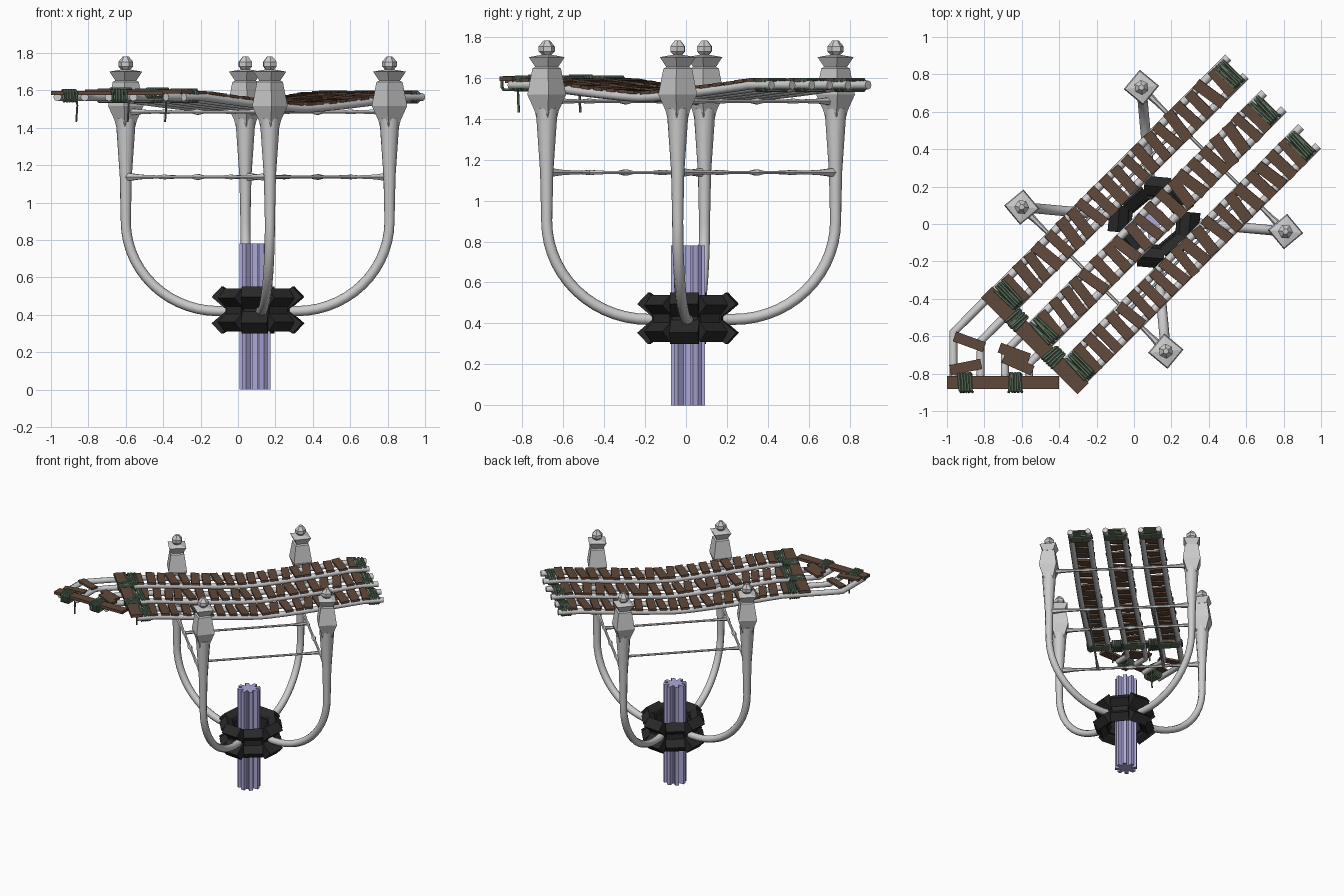
import bpy, bmesh, math, random
from mathutils import Vector, Matrix

random.seed(4)
if "Cube" in bpy.data.objects:
    bpy.data.objects.remove(bpy.data.objects["Cube"])


def material(name, rgb):
    m = bpy.data.materials.new(name)
    m.use_nodes = True
    m.diffuse_color = (*rgb, 1)
    bsdf = next(n for n in m.node_tree.nodes if n.type == 'BSDF_PRINCIPLED')
    bsdf.inputs["Base Color"].default_value = (*rgb, 1)
    return m


STONE = material("pale grey", (0.6, 0.6, 0.6))
WOOD = material("brown wood", (0.118, 0.066, 0.042))
ROPE = material("green rope", (0.125, 0.19, 0.125))
IRON = material("black iron", (0.022, 0.022, 0.022))
CRYSTAL = material("lavender", (0.42, 0.4, 0.7))

CENTRE = Vector((0.105, 0.025, 0))
S = math.sqrt(0.5)


def add_mesh(name, mesh, mat, matrix=None, smooth=False):
    mesh.materials.clear()
    mesh.materials.append(mat)
    for p in mesh.polygons:
        p.use_smooth = smooth
    obj = bpy.data.objects.new(name, mesh)
    bpy.context.collection.objects.link(obj)
    if matrix:
        obj.matrix_world = matrix
    return obj


def from_bmesh(name, bm, mat, matrix=None):
    bmesh.ops.recalc_face_normals(bm, faces=bm.faces)
    mesh = bpy.data.meshes.new(name)
    bm.to_mesh(mesh)
    bm.free()
    return add_mesh(name, mesh, mat, matrix)


def tube(name, pts, r, mat, radii=None, cyclic=False, sides=1, matrix=None):
    cu = bpy.data.curves.new(name, 'CURVE')
    cu.dimensions = '3D'
    cu.bevel_depth = r
    cu.bevel_resolution = sides
    cu.use_fill_caps = True
    sp = cu.splines.new('POLY')
    sp.points.add(len(pts) - 1)
    for i, p in enumerate(pts):
        sp.points[i].co = (*p, 1)
        sp.points[i].radius = radii[i] if radii else 1
    sp.use_cyclic_u = cyclic
    tmp = bpy.data.objects.new(name, cu)
    mesh = bpy.data.meshes.new_from_object(tmp)
    bpy.data.objects.remove(tmp)
    bpy.data.curves.remove(cu)
    return add_mesh(name, mesh, mat, matrix, sides > 1)


def box(name, size, matrix, mat):
    bm = bmesh.new()
    bmesh.ops.create_cube(bm, size=1, matrix=Matrix.Diagonal((*size, 1)))
    return from_bmesh(name, bm, mat, matrix)


def lathe(name, profile, sides, mat, matrix):
    bm = bmesh.new()
    rings = [[bm.verts.new((r * math.cos(a), r * math.sin(a), z))
              for a in (math.tau * k / sides for k in range(sides))] for r, z in profile]
    for a, b in zip(rings, rings[1:]):
        for k in range(sides):
            bm.faces.new((a[k], a[k - 1], b[k - 1], b[k]))
    bm.faces.new(rings[0])
    bm.faces.new(rings[-1])
    return from_bmesh(name, bm, mat, matrix)


def prism(name, outline, depth, axis, mat, matrix):
    # extrude a closed outline of 3D points along an axis
    bm = bmesh.new()
    face = bm.faces.new([bm.verts.new(p) for p in outline])
    new = bmesh.ops.extrude_face_region(bm, geom=[face])["geom"]
    bmesh.ops.translate(bm, vec=Vector(axis) * depth,
                        verts=[v for v in new if isinstance(v, bmesh.types.BMVert)])
    return from_bmesh(name, bm, mat, matrix)


# Fluted crystal column
star = []
for k in range(8):
    for da, r in ((-0.17, 0.084), (0.17, 0.084), (0.3, 0.05), (0.485, 0.05)):
        a = math.tau * k / 8 + da
        star.append((r * math.cos(a), r * math.sin(a), 0))
prism("fluted_column", star, 0.78, (0, 0, 1), CRYSTAL, Matrix.Translation((0.09, 0.01, 0)))

# Iron collar: inner band and forked blocks above and below
hub = Matrix.Translation((0.107, 0.01, 0.425))
prong = [(0.115, 0.03), (0.14, 0.09), (0.185, 0.122), (0.236, 0.068), (0.165, 0.008), (0.14, 0.0)]
for k in range(8):
    turn = Matrix.Rotation(math.tau * k / 8 - 0.09, 4, 'Z')
    s = 0.94 if k % 2 else 1.03
    for side, label in ((1, "upper"), (-1, "lower")):
        prism(f"collar_{label}_block", [(x * s, -0.07, z * side * s) for x, z in prong],
              0.14, (0, 1, 0), IRON, hub @ turn)
    box("collar_band", (0.05, 0.125, 0.15), hub @ turn @ Matrix.Translation((0.145, 0, 0)), IRON)

# Four curved posts with square heads and finials, mirrored about the walkway line
head = [(0.05, 1.40), (0.06, 1.44), (0.095, 1.517), (0.07, 1.645), (0.056, 1.652), (0.088, 1.70), (0.02, 1.712)]
knob = [(0.018, 1.705), (0.04, 1.728), (0.04, 1.752), (0.015, 1.782)]
post_xy = []
for angle in (-5.3, 95.3, 174.7, 275.3):
    m = Matrix.Translation(CENTRE) @ Matrix.Rotation(math.radians(angle), 4, 'Z')
    post_xy.append(m @ Vector((0.708, 0, 0)))
    pts = [(0.708, 0, 1.45), (0.708, 0, 1.14)]
    pts += [(0.21 + 0.498 * math.cos(t), 0, 0.9 - 0.48 * math.sin(t))
            for t in (math.pi / 2 * i / 14 for i in range(15))] + [(0.15, 0, 0.42)]
    tube("curved_post", pts, 0.027, STONE, [2.0, 1.2] + [1] * 16, sides=2, matrix=m)
    top = m @ Matrix.Translation((0.708, 0, 0))
    lathe("post_head", head, 4, STONE, top)
    lathe("finial", knob, 6, STONE, top)

# Tie rods: two across each post pair, one along each side below the deck
ends = {}
for a, b in ((post_xy[2], post_xy[3]), (post_xy[1], post_xy[0])):
    for z in (1.137, 1.485):
        fr = (0, 0.1, 0.22, 0.27, 0.32, 0.46, 0.5, 0.54, 0.68, 0.73, 0.78, 0.9, 1)
        pts = [a.lerp(b, f) + Vector((0, 0, z)) for f in fr]
        rad = [2.2, 1.2, 0.8, 1.2, 0.8, 0.8, 1.5, 0.8, 0.8, 1.2, 0.8, 1.2, 2.2]
        tube("cross_rod", pts, 0.012, STONE, rad)
    for f in (0.27, 0.73):
        ends.setdefault(f, []).append(a.lerp(b, f) + Vector((0, 0, 1.137)))
for p, q in ends.values():
    tube("side_rod", [p.lerp(q, t) for t in (0, 0.15, 0.5, 0.85, 1)], 0.01, STONE, [1.4, 0.8, 0.8, 0.8, 1.4])


# Deck coordinates: u along the walkway, v across it
def sag(u):
    return 1.502 + 0.062 * min(1, abs(u - 0.1) / 0.75) ** 1.3


def deck(u, v, dz=0.0):
    return Vector(((u + v) * S, (u - v) * S, sag(u) + dz))


def deck_frame(u, v, dz=0.0, yaw=0.0):
    slope = math.atan2(sag(u + 0.02) - sag(u - 0.02), 0.04)
    return (Matrix.Translation(deck(u, v, dz)) @ Matrix.Rotation(math.pi / 4 + yaw, 4, 'Z')
            @ Matrix.Rotation(-slope, 4, 'Y'))


def binding(frame, width, loops=5, height=0.056):
    # coils of rope around local x
    w, h = width / 2, height / 2
    for i in range(loops):
        x = (i - (loops - 1) / 2) * 0.015
        j = random.uniform(-0.007, 0.007)
        pts = [(x + j, -w, -h * 0.6), (x + j, -w, h * 0.6), (x, -w * 0.85, h), (x - j, w * 0.85, h),
               (x - j, w, h * 0.6), (x - j, w, -h * 0.6), (x, w * 0.85, -h), (x, -w * 0.85, -h)]
        tube("rope_binding", pts, 0.008, ROPE, cyclic=True, matrix=frame)


STRIPS = (-0.205, 0.064, 0.333)
HALF = 0.068
# Where the first two strips turn: x of each rail after the bend
TURNS = {0: (-0.965, -0.82), 1: (-0.69, -0.56)}
for n, v in enumerate(STRIPS):
    for s in (0, 1):
        rv = v + (HALF if s else -HALF)
        tip = 0.99 + random.uniform(-0.01, 0.012)
        stop = -0.81
        tail = []
        if n in TURNS:
            x = TURNS[n][s]
            stop = x / S - rv
            tail = [Vector((x, -0.86, sag(stop)))]
        pts = [deck(tip + (stop - tip) * i / 24, rv) for i in range(25)] + tail
        tube("walkway_rail", pts, 0.022, STONE, sides=2)
    for i in range(20):
        u = -0.69 + i * 0.082 + random.uniform(-0.008, 0.008)
        size = (0.057 + random.uniform(-0.004, 0.006), 0.175 + random.uniform(-0.012, 0.012), 0.016)
        box("walkway_plank", size, deck_frame(u, v, 0.025, random.uniform(-0.17, 0.17)), WOOD)
    binding(deck_frame(0.925, v), 0.155)
    binding(deck_frame(-0.745, v, 0.007), 0.155, 5, 0.066)

# Turned planks at the corner: x, y, yaw
for x, y, yaw in ((-0.88, -0.63, -0.35), (-0.9, -0.765, 0.2), (-0.64, -0.69, -0.35), (-0.62, -0.75, -0.42)):
    box("corner_plank", (0.17, 0.055, 0.016),
        Matrix.Translation((x, y, 1.588)) @ Matrix.Rotation(yaw, 4, 'Z'), WOOD)

# Two long boards tying the strips together
box("cross_board", (0.085, 0.73, 0.022), deck_frame(-0.815, 0.065, 0.03), WOOD)
for v in (-0.08, 0.2):
    binding(deck_frame(-0.805, v, 0.022, math.pi / 2), 0.1, 5, 0.045)
box("end_board", (0.6, 0.07, 0.022), Matrix.Translation((-0.7, -0.848, 1.585)), WOOD)
for x in (-0.9, -0.635):
    binding(Matrix.Translation((x, -0.848, 1.571)), 0.1, 5, 0.06)

# Loose rope ends hanging from the bindings
for x, y in ((-0.865, -0.82), (-0.59, -0.52), (-0.39, -0.72)):
    tube("hanging_rope", [(x, y, 1.57), (x + 0.006, y, 1.52), (x, y + 0.004, 1.43)], 0.006, ROPE)
